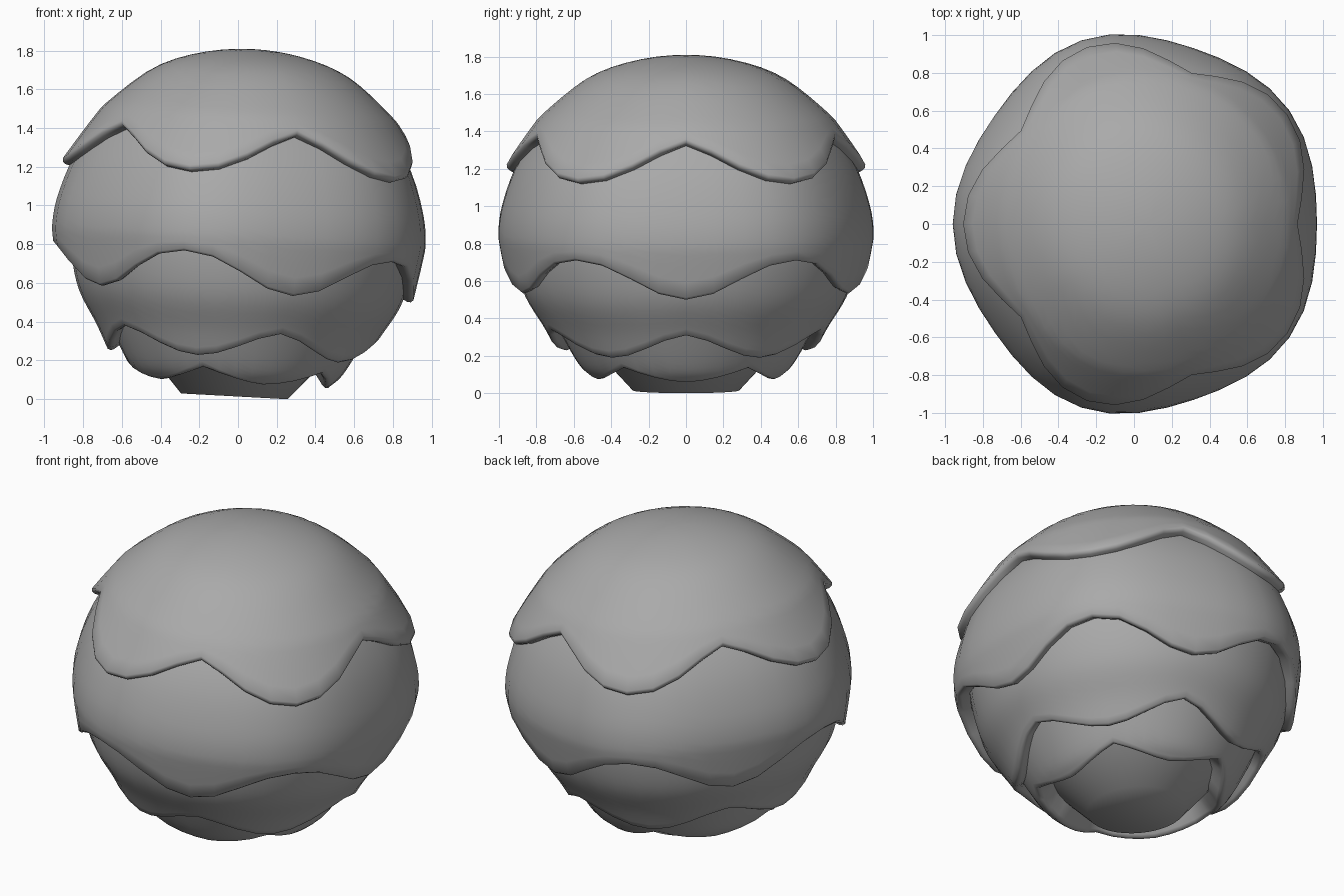
import bpy, bmesh, math
from mathutils import Vector, Matrix

cube = bpy.data.objects.get("Cube")
if cube:
    bpy.data.objects.remove(cube)

grey = bpy.data.materials.new("plain_grey")
colour = (0.4, 0.4, 0.4, 1)
grey.use_nodes = True
grey.diffuse_color = colour
grey.node_tree.nodes["Principled BSDF"].inputs["Base Color"].default_value = colour

SEGMENTS = 40
LOBES = 5
# The whole body leans slightly to its left and is a little narrow in x
LEAN = (Matrix.Translation((-0.02, 0, 0)) @ Matrix.Rotation(math.radians(3.1), 4, 'Y')
        @ Matrix.Diagonal((0.965, 1, 1, 1)))


def on_profile(points, t):
    """Smooth curve through the profile points; whole t values hit the points."""
    last = len(points) - 1
    i = max(0, min(int(t), last - 1))
    p = [Vector(points[max(0, min(k, last))]) for k in range(i - 1, i + 3)]
    if i == 0:
        p[0] = 2 * p[1] - p[2]
        if points[0][0] == 0:
            p[0] = Vector((-p[2].x, p[2].y))
    if i == last - 1:
        p[3] = 2 * p[2] - p[1]
    f = t - i
    return 0.5 * (2 * p[1] + (p[2] - p[0]) * f
                  + (2 * p[0] - 5 * p[1] + 4 * p[2] - p[3]) * f ** 2
                  + (3 * p[1] - p[0] - 3 * p[2] + p[3]) * f ** 3)


def finish(name, bm):
    bmesh.ops.remove_doubles(bm, verts=bm.verts, dist=0.0005)
    bmesh.ops.recalc_face_normals(bm, faces=bm.faces)
    mesh = bpy.data.meshes.new(name)
    bm.to_mesh(mesh)
    bm.free()
    mesh.transform(LEAN)
    mesh.materials.append(grey)
    obj = bpy.data.objects.new(name, mesh)
    bpy.context.collection.objects.link(obj)
    bpy.ops.object.select_all(action='DESELECT')
    obj.select_set(True)
    bpy.context.view_layer.objects.active = obj
    bpy.ops.object.shade_smooth_by_angle(angle=math.radians(50))
    return obj


def outline(points, t_end, thick, rows):
    """Section of a shell: outer face, rounded lip, then a short inner face."""
    section = [on_profile(points, t_end * k / rows) for k in range(rows + 1)]
    edge = section[-1]
    along = (edge - on_profile(points, t_end - 0.1)).normalized()
    inward = Vector((along.y, -along.x))
    section += [edge + along * 0.014 + inward * 0.012,
                edge + along * 0.016 + inward * 0.03,
                edge + along * 0.004 + inward * thick,
                edge - along * 0.08 + inward * thick]
    return section


def shell(name, points, lobe_at, power, thick, bulge=0.0, rows=16):
    """Lobed shell; the last two profile points are the notch and the lobe tip."""
    bm = bmesh.new()
    columns = []
    for s in range(SEGMENTS):
        a = math.tau * s / SEGMENTS
        phase = LOBES * (a - lobe_at) / 2
        reach = abs(math.cos(phase)) ** power
        swell = 1 - bulge * math.cos(2 * phase)
        section = outline(points, len(points) - 2 + reach, thick, rows)
        columns.append([bm.verts.new((p.x * swell * math.cos(a),
                                      p.x * swell * math.sin(a), p.y)) for p in section])
    for s, col in enumerate(columns):
        nxt = columns[(s + 1) % SEGMENTS]
        for k in range(len(col) - 1):
            bm.faces.new((col[k], col[k + 1], nxt[k + 1], nxt[k]))
    return finish(name, bm)


NOTCH_FRONT = math.pi / LOBES   # lobes turned half a step

# Overlapping shells from the top down, lobes alternating
shell("top_cap", [(0, 1.81), (0.27, 1.78), (0.52, 1.69), (0.75, 1.51),
                  (0.84, 1.405), (0.985, 1.195)], NOTCH_FRONT, 1.3, 0.06)
shell("upper_shell", [(0.68, 1.5), (0.8, 1.38), (0.91, 1.2), (0.98, 1.0), (1.0, 0.86),
                      (0.99, 0.765), (0.95, 0.56)], 0, 2, 0.08, 0.022)
shell("middle_shell", [(0.93, 0.9), (0.91, 0.7), (0.86, 0.52),
                       (0.76, 0.355), (0.69, 0.225)], NOTCH_FRONT, 1.6, 0.1)
shell("lower_shell", [(0.78, 0.55), (0.7, 0.38), (0.58, 0.165),
                      (0.5, 0.085)], 0, 1.4, 0.12)

# Tapered core with a flat base
core = bmesh.new()
bmesh.ops.create_cone(core, cap_ends=True, segments=SEGMENTS, radius1=0.285,
                      radius2=0.62, depth=0.36,
                      matrix=Matrix.Translation((0, 0, 0.195)))
finish("base_core", core)
